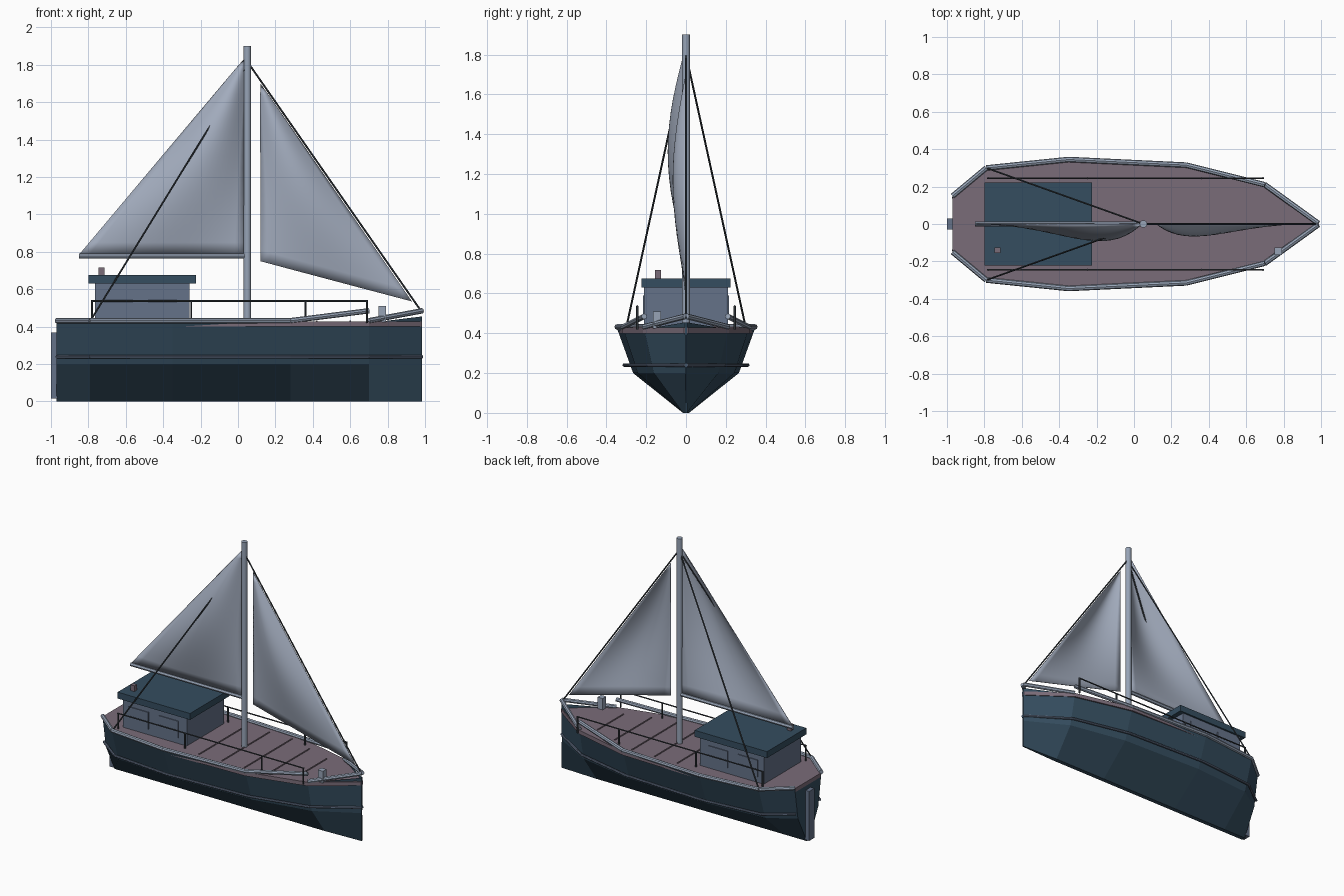
import bpy, bmesh
from math import sin, pi
from mathutils import Vector

old = bpy.data.objects.get("Cube")
if old:
    bpy.data.objects.remove(old, do_unlink=True)


def material(name, r, g, b):
    m = bpy.data.materials.new(name)
    m.use_nodes = True
    m.diffuse_color = (r, g, b, 1)
    m.node_tree.nodes["Principled BSDF"].inputs["Base Color"].default_value = (r, g, b, 1)
    return m


NAVY = material("navy paint", 0.035, 0.075, 0.115)
DECK = material("deck wood", 0.195, 0.15, 0.19)
SLATE = material("slate paint", 0.13, 0.17, 0.25)
SPAR = material("pale spar", 0.31, 0.37, 0.47)
CLOTH = material("sail cloth", 0.37, 0.42, 0.52)
ROPE = material("dark rope", 0.04, 0.05, 0.06)


def finish(name, bm, mat, smooth=False):
    mesh = bpy.data.meshes.new(name)
    bm.to_mesh(mesh)
    bm.free()
    mesh.materials.append(mat)
    obj = bpy.data.objects.new(name, mesh)
    bpy.context.collection.objects.link(obj)
    if smooth:
        bpy.ops.object.select_all(action="DESELECT")
        obj.select_set(True)
        bpy.context.view_layer.objects.active = obj
        bpy.ops.object.shade_smooth_by_angle()
    return obj


def box(name, lo, hi, mat):
    lo, hi = Vector(lo), Vector(hi)
    bm = bmesh.new()
    bmesh.ops.create_cube(bm, size=1)
    for v in bm.verts:
        v.co = (lo + hi) / 2 + v.co * (hi - lo)
    return finish(name, bm, mat)


def rod(name, a, b, radius, mat, sides=8):
    a, b = Vector(a), Vector(b)
    bm = bmesh.new()
    bmesh.ops.create_cone(bm, cap_ends=True, segments=sides, radius1=radius,
                          radius2=radius, depth=(b - a).length)
    turn = (b - a).to_track_quat("Z", "Y")
    for v in bm.verts:
        v.co = (a + b) / 2 + turn @ v.co
    return finish(name, bm, mat, True)


# Hull stations: length position, half width, sheer height
stations = [(-0.97, 0.15, 0.42), (-0.79, 0.30, 0.42), (-0.35, 0.345, 0.42),
            (0.28, 0.315, 0.42), (0.70, 0.21, 0.42), (0.985, 0.004, 0.455)]

# Hull shell with hard chine and narrow keel
bm = bmesh.new()
rings = []
for x, w, top in stations:
    keel = min(0.015, w)
    half = [(w, top), (w * 0.77, 0.2), (keel, 0)]
    section = half + [(-y, z) for y, z in reversed(half)]
    rings.append([bm.verts.new((x, y, z)) for y, z in section])
for a, b in zip(rings, rings[1:]):
    for i in range(5):
        bm.faces.new((a[i], a[i + 1], b[i + 1], b[i]))
bm.faces.new(rings[0])
bm.faces.new(rings[-1])
bmesh.ops.recalc_face_normals(bm, faces=bm.faces)
finish("hull", bm, NAVY)

# Deck slab, its edge showing toward the bow
bm = bmesh.new()
edge = [(x, w + (0.006 if x > 0 else -0.008)) for x, w, top in stations]
outline = edge + [(x, -w) for x, w in reversed(edge)]
face = bm.faces.new([bm.verts.new((x, y, 0.4)) for x, y in outline])
slab = bmesh.ops.extrude_face_region(bm, geom=[face])
for v in slab["geom"]:
    if isinstance(v, bmesh.types.BMVert):
        v.co.z = 0.428
bmesh.ops.recalc_face_normals(bm, faces=bm.faces)
finish("deck", bm, DECK)

# Raised plank joints across the deck
for i in range(5):
    x = -0.12 + i * 0.18
    w = 0.27 - 0.06 * max(0, i - 2)
    box("deck_joint", (x - 0.004, -w, 0.427), (x + 0.004, w, 0.433), DECK)

# Gunwale rails, rubbing strakes, guard rails and shrouds on each side
for s, side in ((1, "left"), (-1, "right")):
    for (x0, w0, t0), (x1, w1, t1) in zip(stations, stations[1:]):
        rise = 0.485 if x1 > 0.5 else 0.432
        rod(side + "_gunwale", (x0, s * w0, 0.432), (x1, s * w1, rise), 0.0145, SPAR)
        rod(side + "_strake", (x0, s * w0 * 0.9, 0.24), (x1, s * w1 * 0.9, 0.24),
            0.009, SLATE)
    y = s * 0.245
    for x in (-0.78, -0.25, 0.36, 0.69):
        rod(side + "_stanchion", (x, y, 0.42), (x, y, 0.537), 0.006, ROPE, 6)
    rod(side + "_guard_rail", (-0.785, y, 0.537), (0.695, y, 0.537), 0.005, ROPE, 6)
    rod(side + "_shroud", (-0.79, s * 0.3, 0.43), (0.05, 0, 1.8), 0.005, ROPE, 6)

# Cabin with roof, window plates and stove pipe
box("cabin", (-0.765, -0.21, 0.42), (-0.26, 0.21, 0.635), SLATE)
box("cabin_roof", (-0.8, -0.223, 0.63), (-0.225, 0.223, 0.676), NAVY)
for s in (1, -1):
    for x in (-0.64, -0.403):
        y0, y1 = sorted((s * 0.208, s * 0.216))
        box("cabin_window", (x - 0.078, y0, 0.468), (x + 0.078, y1, 0.59), SLATE)
box("stove_pipe", (-0.745, -0.155, 0.67), (-0.715, -0.125, 0.717), DECK)

# Rudder and bow post
box("rudder", (-1.0, -0.03, 0.015), (-0.965, 0.03, 0.37), SLATE)
box("bow_post", (0.75, -0.165, 0.425), (0.79, -0.125, 0.51), SPAR)

# Mast, boom and forestay
rod("mast", (0.05, 0, 0.42), (0.05, 0, 1.9), 0.02, SPAR, 16)
rod("boom", (-0.85, 0, 0.778), (0.05, 0, 0.778), 0.013, SPAR, 12)
rod("forestay", (0.055, 0, 1.81), (0.985, 0, 0.475), 0.005, ROPE, 6)


def sail(name, tack, clew, head, belly, n=16):
    # Triangular cloth whose rows shrink toward the head, bellied to one side
    tack, clew, head = Vector(tack), Vector(clew), Vector(head)
    bm = bmesh.new()
    rows = []
    for j in range(n):
        v = j / n
        row = []
        for i in range(n + 1):
            u = i / n
            p = tack.lerp(clew, u).lerp(head, v)
            p.y -= belly * sin(pi * u) * sin(pi * v)
            row.append(bm.verts.new(p))
        rows.append(row)
    for a, b in zip(rows, rows[1:]):
        for i in range(n):
            bm.faces.new((a[i], a[i + 1], b[i + 1], b[i]))
    tip = bm.verts.new(head)
    for i in range(n):
        bm.faces.new((rows[-1][i], rows[-1][i + 1], tip))
    bmesh.ops.recalc_face_normals(bm, faces=bm.faces)
    obj = finish(name, bm, CLOTH, True)
    cloth = obj.modifiers.new("thickness", "SOLIDIFY")
    cloth.thickness = 0.004
    cloth.offset = 0


sail("main_sail", (0.035, 0, 0.785), (-0.85, 0, 0.785), (0.04, 0, 1.84), 0.09)
sail("jib_sail", (0.12, 0, 0.75), (0.93, 0, 0.535), (0.12, 0, 1.7), 0.065)
